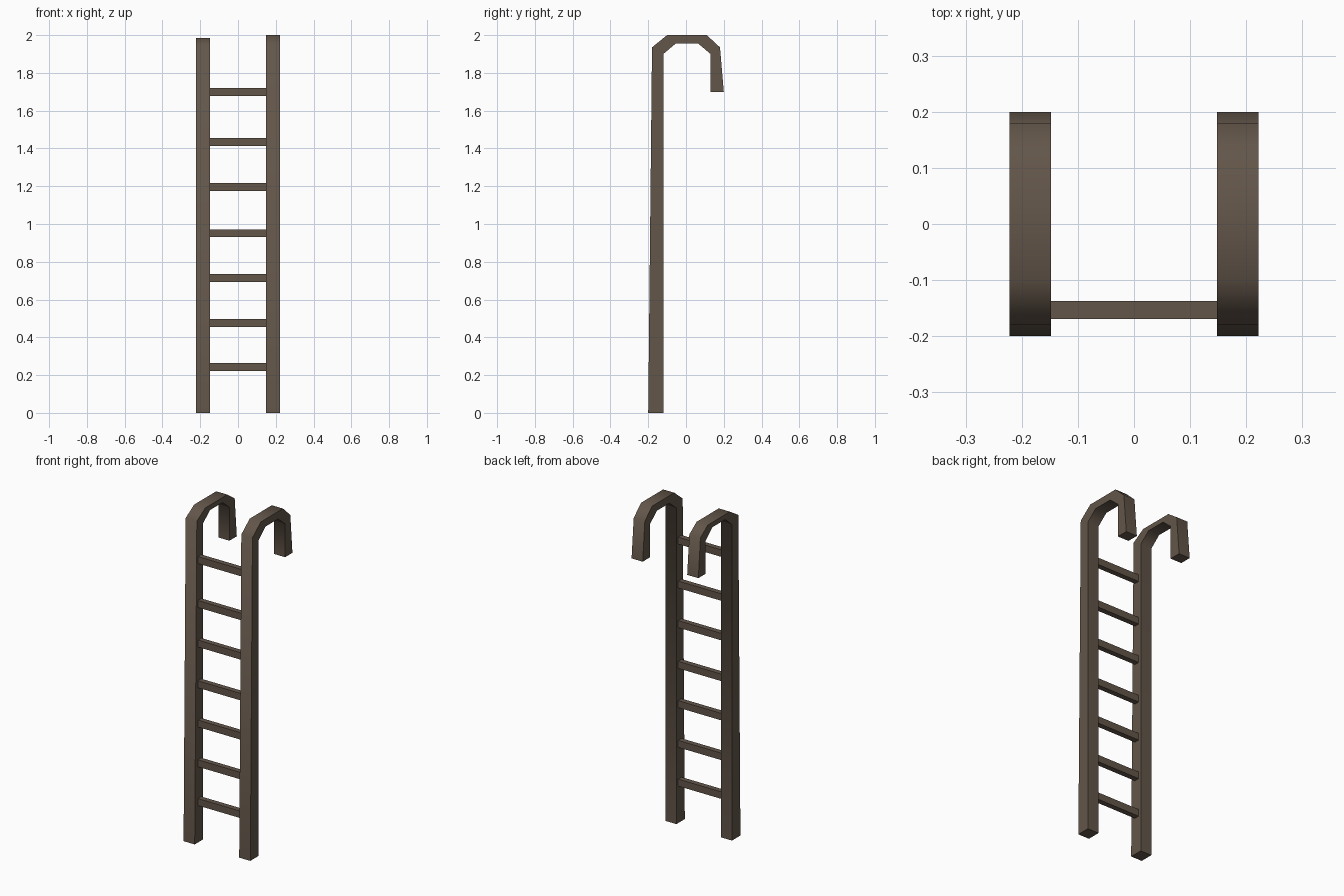
import bpy, bmesh, math

if "Cube" in bpy.data.objects:
    bpy.data.objects.remove(bpy.data.objects["Cube"])

wood = bpy.data.materials.new("dark brown")
wood.diffuse_color = (0.125, 0.093, 0.068, 1)
wood.use_nodes = True
wood.node_tree.nodes["Principled BSDF"].inputs["Base Color"].default_value = wood.diffuse_color


def finish(name, bm, smooth=False):
    bmesh.ops.recalc_face_normals(bm, faces=bm.faces)
    mesh = bpy.data.meshes.new(name)
    bm.to_mesh(mesh)
    bm.free()
    mesh.materials.append(wood)
    obj = bpy.data.objects.new(name, mesh)
    bpy.context.collection.objects.link(obj)
    if smooth:
        bpy.ops.object.select_all(action='DESELECT')
        obj.select_set(True)
        bpy.context.view_layer.objects.active = obj
        bpy.ops.object.shade_smooth_by_angle(angle=math.radians(60))
    return obj


# Hooked rail: side profile (y, z) extruded across x
def rail(name, x0, x1, top):
    outer = [(-0.20, 0), (-0.18, 1.935), (-0.10, top), (0.11, top),
             (0.18, 1.935), (0.20, 1.70)]
    inner = [(0.13, 1.70), (0.13, 1.90), (0.065, 1.955), (-0.055, 1.955),
             (-0.12, 1.90), (-0.12, 0)]
    bm = bmesh.new()
    a = [bm.verts.new((x0, y, z)) for y, z in outer + inner]
    b = [bm.verts.new((x1, y, z)) for y, z in outer + inner]
    n = len(a)
    for i in range(n):
        j = (i + 1) % n
        bm.faces.new((a[i], a[j], b[j], b[i]))
    # side walls as quads between outer and inner paths
    for s in (a, b):
        for i in range(5):
            bm.faces.new((s[i], s[i + 1], s[n - 2 - i], s[n - 1 - i]))
    finish(name, bm, True)


rail("left_rail", -0.222, -0.148, 1.985)
rail("right_rail", 0.148, 0.222, 2.0)

# Rungs between the rails
for k, z in enumerate((0.243, 0.476, 0.715, 0.951, 1.196, 1.434, 1.698)):
    bm = bmesh.new()
    bmesh.ops.create_cube(bm, size=1)
    for v in bm.verts:
        v.co = (v.co.x * 0.30, v.co.y * 0.032 - 0.153, v.co.z * 0.042 + z)
    finish(f"rung_{k + 1}", bm)
